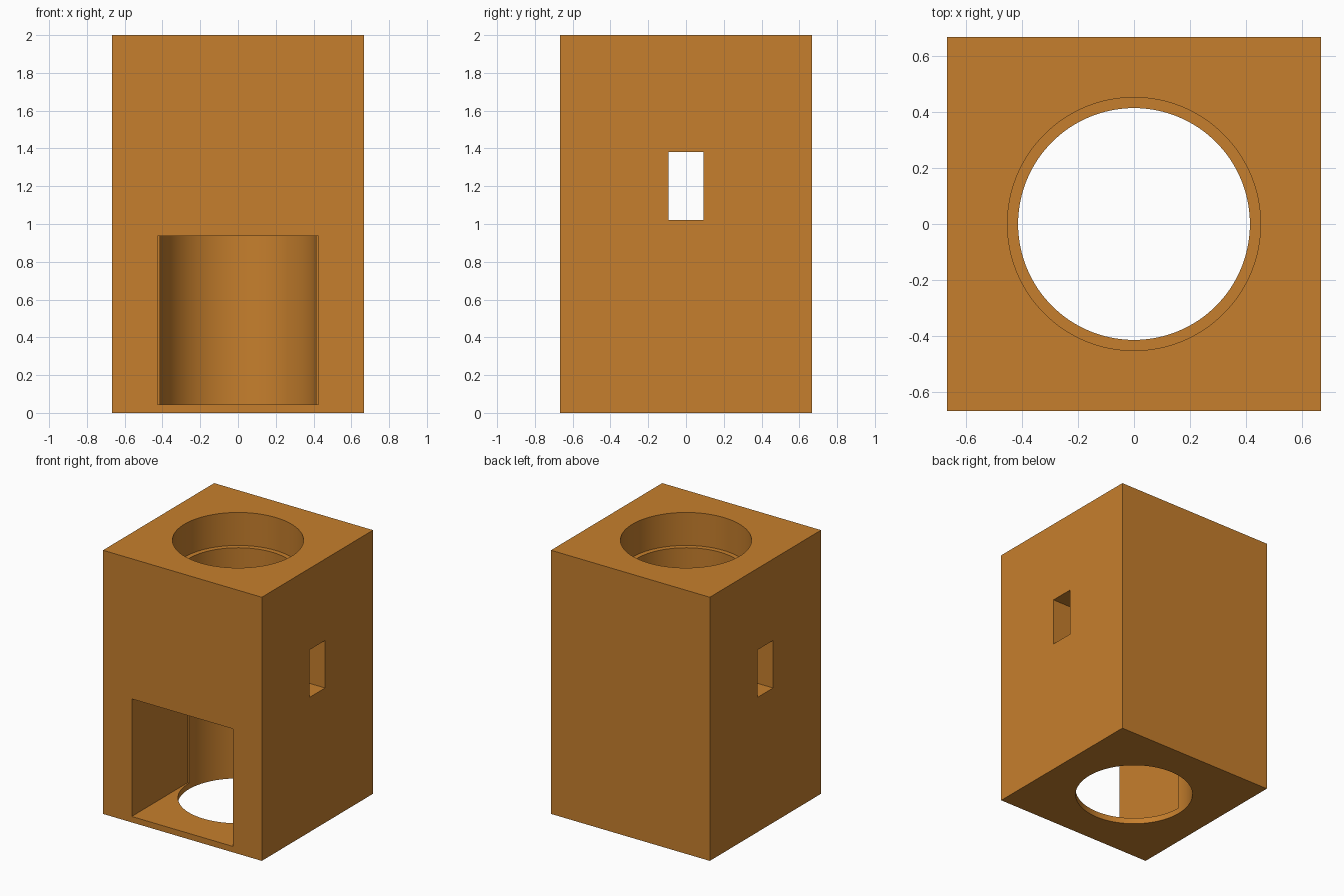
import bpy
from math import radians

default = bpy.data.objects.get("Cube")
if default:
    bpy.data.objects.remove(default, do_unlink=True)

WIDTH, HEIGHT = 1.333, 2.0
BORE_R, RECESS_R = 0.413, 0.451


def box(name, low, high):
    """Axis-aligned box between two corners."""
    centre = [(a + b) / 2 for a, b in zip(low, high)]
    bpy.ops.mesh.primitive_cube_add(size=1, location=centre)
    obj = bpy.context.object
    obj.name = name
    obj.scale = [b - a for a, b in zip(low, high)]
    bpy.ops.object.transform_apply(location=True, rotation=False, scale=True)
    return obj


def cylinder(name, radius, bottom, top):
    """Upright cylinder on the block's axis."""
    bpy.ops.mesh.primitive_cylinder_add(
        vertices=128, radius=radius, depth=top - bottom,
        location=(0, 0, (bottom + top) / 2))
    obj = bpy.context.object
    obj.name = name
    bpy.ops.object.transform_apply(location=True, rotation=False, scale=True)
    return obj


def cut(target, cutter):
    """Subtract the cutter from the target and discard it."""
    cutter.hide_render = True
    mod = target.modifiers.new(cutter.name, "BOOLEAN")
    mod.operation = "DIFFERENCE"
    mod.solver = "EXACT"
    mod.object = cutter
    bpy.ops.object.select_all(action="DESELECT")
    bpy.context.view_layer.objects.active = target
    target.select_set(True)
    bpy.ops.object.modifier_apply(modifier=mod.name)
    bpy.data.objects.remove(cutter, do_unlink=True)


# Solid outer block
half = WIDTH / 2
block = box("housing_block", (-half, -half, 0), (half, half, HEIGHT))

# Through bore with a wider recess at the top
cut(block, cylinder("bore_cutter", BORE_R, -0.2, HEIGHT + 0.2))
cut(block, cylinder("recess_cutter", RECESS_R, 1.75, HEIGHT + 0.2))

# Front doorway reaching back to the bore's axis
cut(block, box("doorway_cutter", (-0.425, -1, 0.045), (0.425, 0, 0.937)))

# Slot through both side walls
cut(block, box("slot_cutter", (-1, -0.092, 1.022), (1, 0.092, 1.382)))

# Orange-brown colour
colour = (0.565, 0.212, 0.026, 1)
material = bpy.data.materials.new("orange_brown")
material.use_nodes = True
material.diffuse_color = colour
material.node_tree.nodes["Principled BSDF"].inputs["Base Color"].default_value = colour
block.data.materials.clear()
block.data.materials.append(material)

# Smooth bore walls, crisp edges
bpy.ops.object.shade_smooth_by_angle(angle=radians(30))
